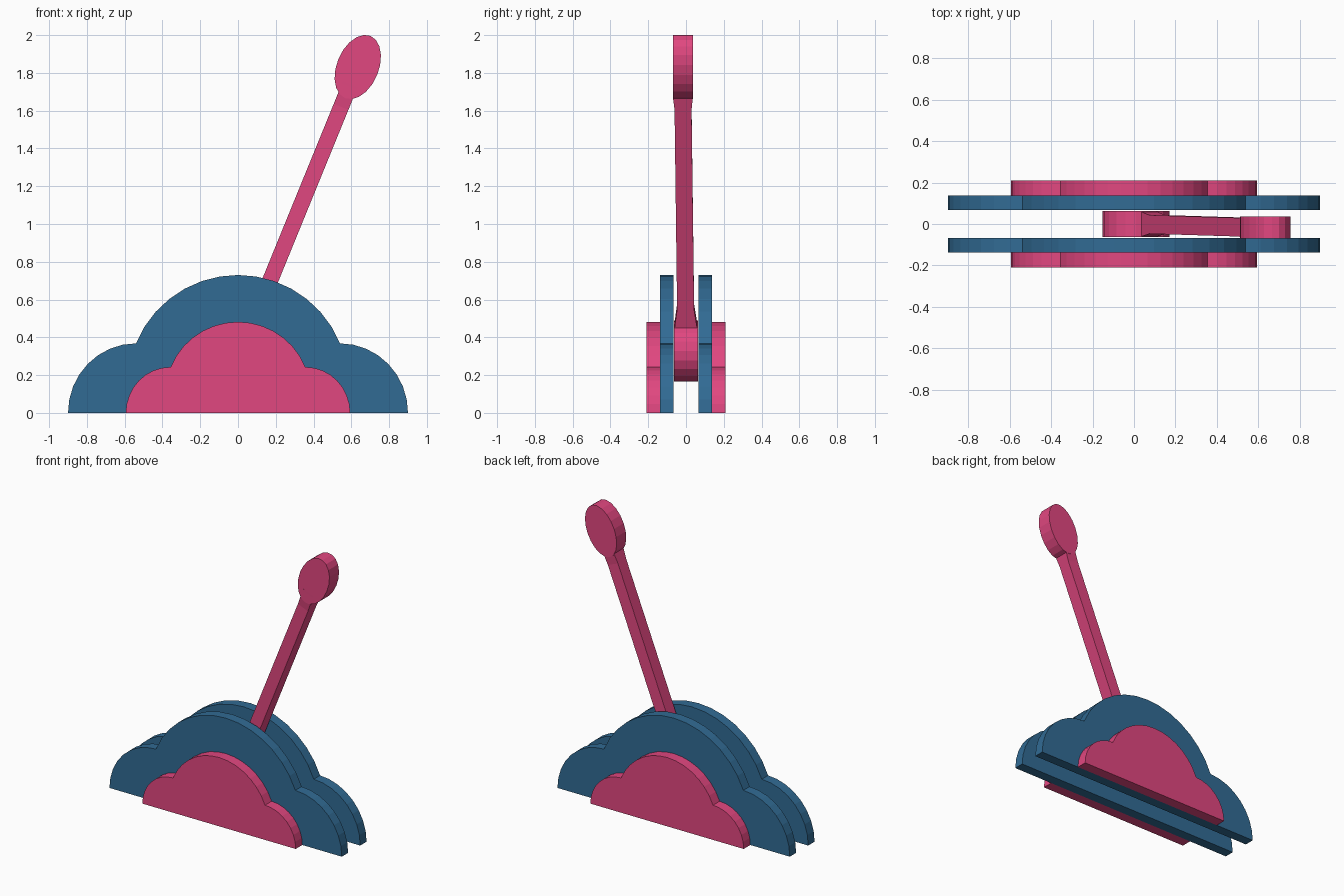
import bpy, bmesh, math
from mathutils import Vector

cube = bpy.data.objects.get("Cube")
if cube:
    bpy.data.objects.remove(cube, do_unlink=True)


def make_material(name, rgb):
    mat = bpy.data.materials.new(name)
    mat.use_nodes = True
    col = (*rgb, 1.0)
    mat.diffuse_color = col
    mat.node_tree.nodes["Principled BSDF"].inputs["Base Color"].default_value = col
    return mat


pink = make_material("pink", (0.752, 0.063, 0.216))
blue = make_material("blue", (0.031, 0.147, 0.296))


def finish(name, bm, mat):
    bmesh.ops.recalc_face_normals(bm, faces=bm.faces)
    mesh = bpy.data.meshes.new(name)
    bm.to_mesh(mesh)
    bm.free()
    mesh.materials.append(mat)
    obj = bpy.data.objects.new(name, mesh)
    bpy.context.collection.objects.link(obj)
    return obj


def loft(name, rings, mat):
    """Skin a list of matching closed rings and cap both ends."""
    bm = bmesh.new()
    loops = [[bm.verts.new(p) for p in ring] for ring in rings]
    n = len(loops[0])
    for a, b in zip(loops, loops[1:]):
        for i in range(n):
            j = (i + 1) % n
            bm.faces.new((a[i], a[j], b[j], b[i]))
    bm.faces.new(loops[0])
    bm.faces.new(loops[-1])
    return finish(name, bm, mat)


def slab(name, outline, y0, y1, mat):
    """Extrude an x-z outline between two depths."""
    return loft(name, [[(x, y, z) for x, z in outline] for y in (y0, y1)], mat)


def arc(cx, cz, r, a0, a1, steps):
    return [(cx + r * math.cos(a0 + (a1 - a0) * i / steps),
             cz + r * math.sin(a0 + (a1 - a0) * i / steps)) for i in range(steps + 1)]


# Three-lobed cloud outline: side lobe, large middle arc, side lobe
def cloud(scale):
    lobe = arc(0.54, 0, 0.36, 0, math.pi / 2, 8)
    lobe = [(x, z * 0.368 / 0.36) for x, z in lobe]
    a = math.atan2(0.37 - 0.145, 0.54)
    middle = arc(0, 0.145, 0.585, a, math.pi - a, 14)[1:-1]
    pts = lobe + middle + [(-x, z) for x, z in reversed(lobe)]
    return [(x * scale, z * scale) for x, z in pts]


# Front and back side plates with their smaller covers
for side, s in (("front", -1), ("back", 1)):
    slab(f"{side}_plate", cloud(1.0), s * 0.067, s * 0.137, blue)
    slab(f"{side}_cover", cloud(0.66), s * 0.137, s * 0.21, pink)

# Pivot drum between the plates
slab("pivot_drum", arc(0.01, 0.327, 0.162, 0, math.tau * 19 / 20, 19), -0.064, 0.064, pink)

# Lever direction in the x-z plane
axis = Vector((0.378, 0, 0.926)).normalized()
across = Vector((axis.z, 0, -axis.x))


def lever_point(z):
    x = 0.57 + (z - 1.68) * axis.x / axis.z
    return Vector((x, -0.016 * max(0, z - 0.4) / 1.25, z))


# Shaft: rectangular section flaring into the drum and the knob
def section(z, half_depth, half_width=0.042):
    c = lever_point(z)
    return [c + across * (u * half_width) + Vector((0, v * half_depth, 0))
            for u, v in ((-1, -1), (1, -1), (1, 1), (-1, 1))]


loft("lever_shaft", [section(0.33, 0.062), section(0.45, 0.062), section(0.56, 0.045),
                     section(1.62, 0.045), section(1.68, 0.052), section(1.74, 0.052)], pink)

# Knob: flat oval in line with the shaft
centre = Vector((0.634, 0, 1.831))
knob = []
for i in range(20):
    t = math.tau * i / 20
    p = centre + axis * (0.178 * math.cos(t)) + across * (0.111 * math.sin(t))
    knob.append((p.x, p.z))
slab("lever_knob", knob, -0.069, 0.037, pink)
